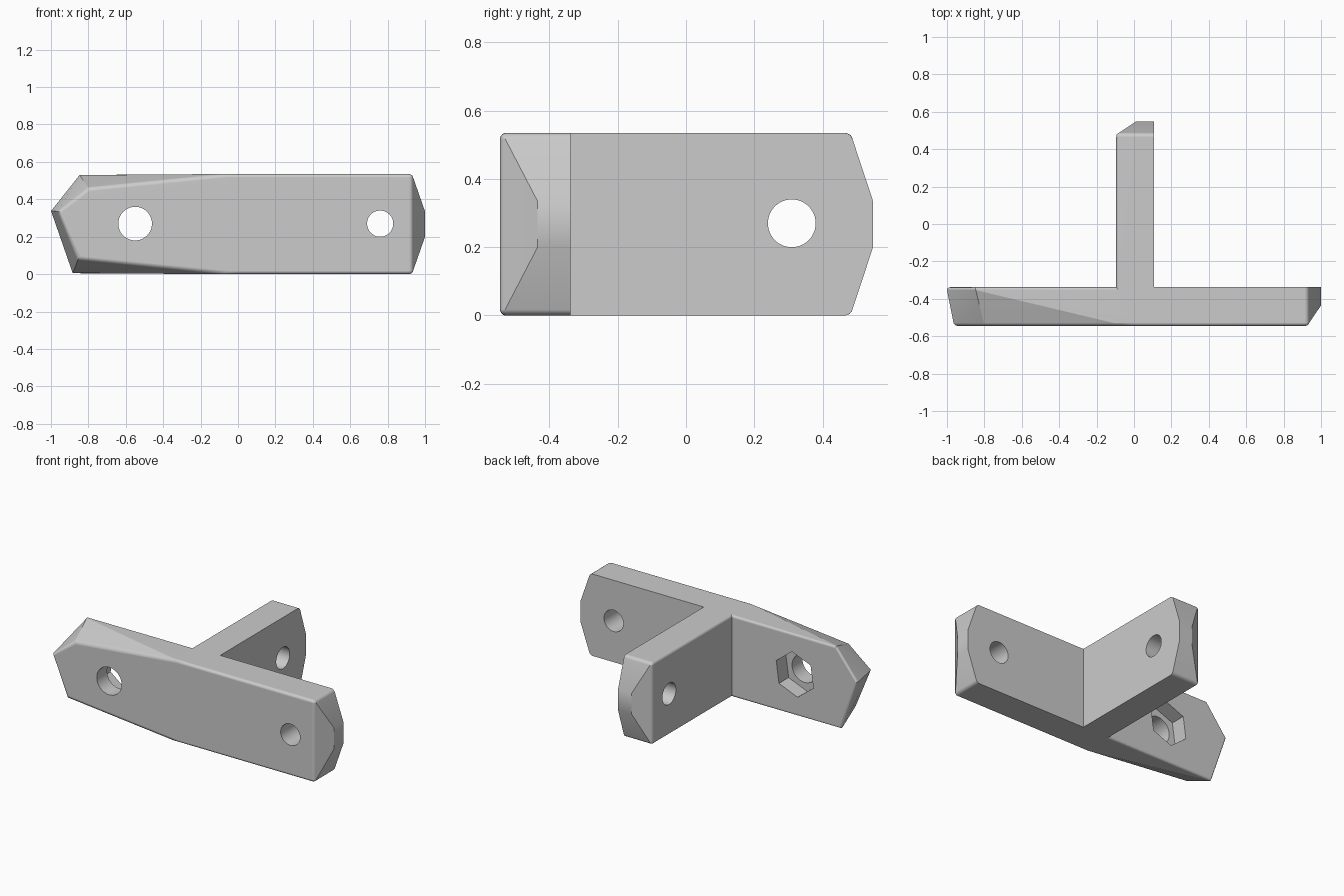
import bpy
import bmesh
from math import pi, radians
from mathutils import Matrix

old = bpy.data.objects.get("Cube")
if old:
    bpy.data.objects.remove(old, do_unlink=True)

GREY = (0.6, 0.6, 0.6, 1)
grey = bpy.data.materials.new("plain grey")
grey.use_nodes = True
grey.diffuse_color = GREY
grey.node_tree.nodes["Principled BSDF"].inputs["Base Color"].default_value = GREY

H = 0.535                    # height of the bracket
LOW, HIGH = 0.2, 0.335       # blunt tip of each tapered end
FRONT, BACK = -0.545, -0.338 # faces of the cross plate
MID = 0.27                   # height of the holes


def add_object(name, bm):
    bmesh.ops.recalc_face_normals(bm, faces=bm.faces)
    mesh = bpy.data.meshes.new(name)
    bm.to_mesh(mesh)
    bm.free()
    mesh.materials.append(grey)
    ob = bpy.data.objects.new(name, mesh)
    bpy.context.collection.objects.link(ob)
    return ob


def faceted_solid(name, points, is_soft, split_x=None):
    """Convex block whose chosen edges are rounded."""
    bm = bmesh.new()
    for p in points:
        bm.verts.new(p)
    bmesh.ops.convex_hull(bm, input=bm.verts)
    bmesh.ops.dissolve_limit(bm, angle_limit=0.01, verts=bm.verts, edges=bm.edges)
    if split_x is not None:
        bmesh.ops.bisect_plane(bm, geom=bm.verts[:] + bm.edges[:] + bm.faces[:],
                               plane_co=(split_x, 0, 0), plane_no=(1, 0, 0))
    soft = [e for e in bm.edges if e.calc_face_angle(0) > 0.1
            and is_soft(e.verts[0].co, e.verts[1].co)]
    bmesh.ops.bevel(bm, geom=soft, offset=0.018, segments=5, profile=0.5,
                    affect='EDGES', clamp_overlap=True)
    return add_object(name, bm)


def cutter(name, center, radius, depth, axis, sides=48, turn=0):
    bm = bmesh.new()
    matrix = (Matrix.Translation(center) @ Matrix.Rotation(pi / 2, 4, axis)
              @ Matrix.Rotation(turn, 4, 'Z'))
    bmesh.ops.create_cone(bm, cap_ends=True, segments=sides, radius1=radius,
                          radius2=radius, depth=depth, matrix=matrix)
    ob = add_object(name, bm)
    ob.hide_render = True
    return ob


def combine(target, other, operation):
    mod = target.modifiers.new(operation, 'BOOLEAN')
    mod.operation = operation
    mod.solver = 'EXACT'
    mod.object = other
    bpy.context.view_layer.objects.active = target
    bpy.ops.object.modifier_apply(modifier=mod.name)
    bpy.data.objects.remove(other, do_unlink=True)


# Cross plate: pointed, twisted end on one side, blunt taper on the other
plate_points = [(0.93, y, z) for y in (FRONT, BACK) for z in (0, H)]
plate_points += [(1, y, z) for y in (-0.435, BACK) for z in (LOW, HIGH)]
plate_points += [(x, BACK, z) for x, z in ((-0.85, H), (-1.003, 0.338), (-0.887, 0))]
plate_points += [(x, FRONT, z) for x, z in
                 ((-0.05, H), (-0.8, 0.46), (-0.962, 0.335), (-0.855, 0.08), (-0.05, 0))]


def plate_soft(a, b):
    front = max(a.y, b.y) < -0.5
    back = min(a.y, b.y) > BACK - 0.01 and max(a.x, b.x) < 0.01
    shoulder = abs(a.x - 0.93) < 0.01 and abs(b.x - 0.93) < 0.01
    return front or back or shoulder


bracket = faceted_solid("t_bracket", plate_points, plate_soft, split_x=0)

# Stem reaching backwards, tapered at its free end
stem_points = [(x, y, z) for x in (-0.095, 0.108) for y in (-0.45, 0.482) for z in (0, H)]
stem_points += [(x, 0.548, z) for x in (0.01, 0.108) for z in (LOW, HIGH)]


def stem_soft(a, b):
    side = max(a.x, b.x) < -0.09 and max(a.y, b.y) > 0
    shoulder = abs(a.y - 0.482) < 0.01 and abs(b.y - 0.482) < 0.01
    return side or shoulder


stem = faceted_solid("stem", stem_points, stem_soft)
combine(bracket, stem, 'UNION')

# Bolt holes and the six-sided nut recess
for hole in (
    cutter("large_bolt_hole", (-0.55, -0.44, MID), 0.09, 0.5, 'X'),
    cutter("small_bolt_hole", (0.76, -0.44, MID), 0.07, 0.5, 'X'),
    cutter("stem_bolt_hole", (0, 0.31, MID), 0.07, 0.5, 'Y'),
    cutter("nut_recess", (-0.55, BACK, MID), 0.145, 0.2, 'X', 6, radians(-8)),
):
    combine(bracket, hole, 'DIFFERENCE')

# Smooth the rounded edges and holes while flats stay flat
bpy.ops.object.select_all(action='DESELECT')
bracket.select_set(True)
bpy.context.view_layer.objects.active = bracket
bpy.ops.object.shade_smooth_by_angle(angle=radians(20))
weighted = bracket.modifiers.new("flat_faces", 'WEIGHTED_NORMAL')
weighted.keep_sharp = True
